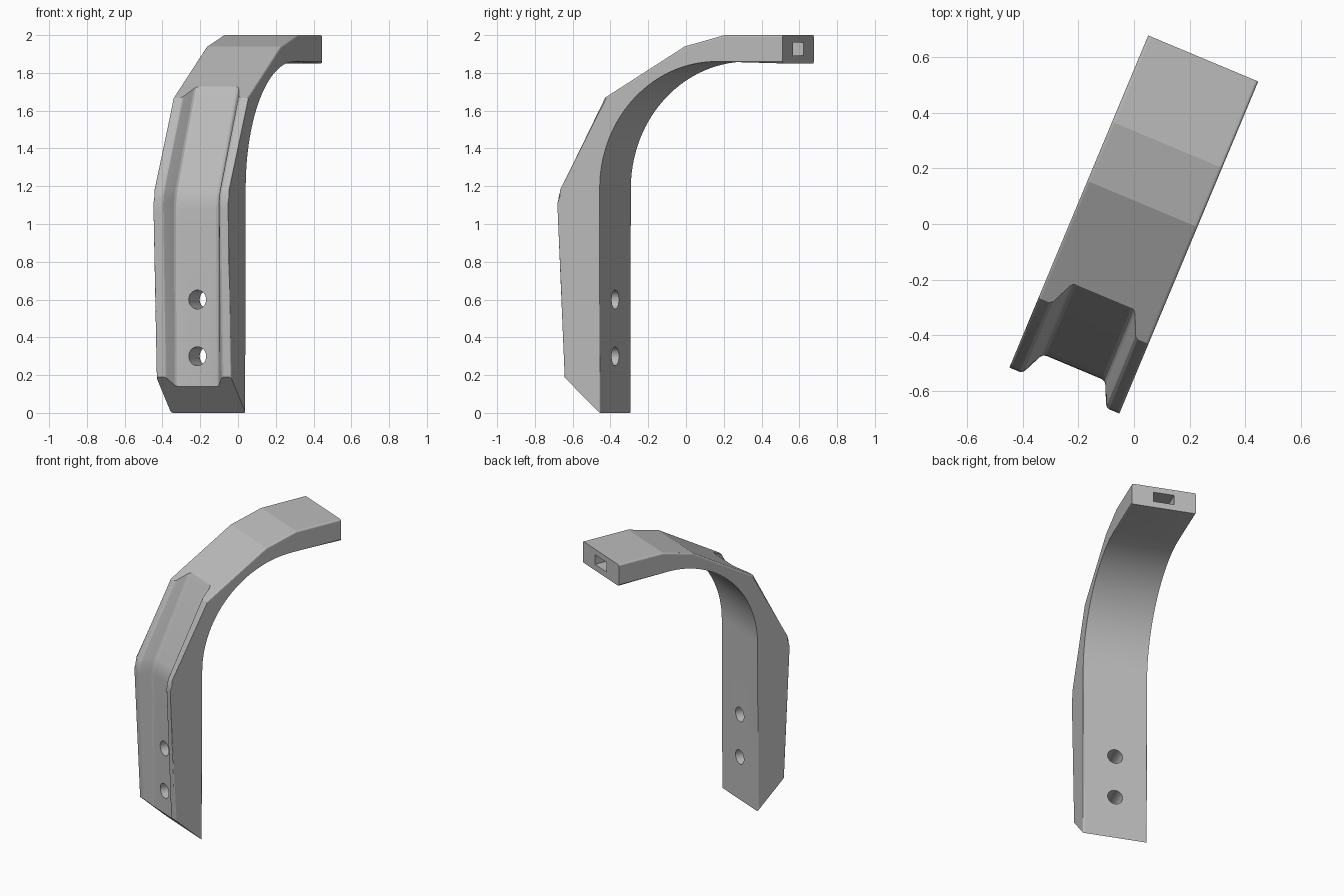
import bpy, bmesh, math
from mathutils import Matrix

old = bpy.data.objects.get("Cube")
if old:
    bpy.data.objects.remove(old, do_unlink=True)

TURN = Matrix.Rotation(math.radians(-22.7), 4, 'Z')
HALF = 0.214

grey = bpy.data.materials.new("plain grey")
grey.use_nodes = True
colour = (0.5, 0.5, 0.5, 1)
grey.diffuse_color = colour
grey.node_tree.nodes["Principled BSDF"].inputs["Base Color"].default_value = colour


def finish(bm, name):
    """Turn a bmesh into a linked object."""
    bmesh.ops.recalc_face_normals(bm, faces=bm.faces)
    mesh = bpy.data.meshes.new(name)
    bm.to_mesh(mesh)
    bm.free()
    ob = bpy.data.objects.new(name, mesh)
    bpy.context.collection.objects.link(ob)
    mesh.materials.append(grey)
    return ob


def loft(bm, rings):
    """Skin a list of closed rings and cap both ends."""
    vs = [[bm.verts.new(p) for p in ring] for ring in rings]
    n = len(vs[0])
    for a, b in zip(vs, vs[1:]):
        for i in range(n):
            j = (i + 1) % n
            bm.faces.new((a[i], a[j], b[j], b[i]))
    bm.faces.new(vs[0])
    bm.faces.new(vs[-1])


# Curved bracket body: side profile (y, z) spanned across the width
outer = [(0.644, 2.0), (0.308, 2.0), (0.078, 1.94), (-0.377, 1.67),
         (-0.633, 1.18), (-0.643, 1.15), (-0.648, 1.11), (-0.647, 1.07), (-0.61, 0.19)]
R, STEPS = 0.67, 28
inner = [(-0.406, 0.0)]
for k in range(STEPS + 1):
    a = math.pi / 2 * k / STEPS
    inner.append((0.264 - R * math.cos(a), 1.19 + R * math.sin(a)))
inner.append((0.644, 1.85))
profile = outer + inner
bm = bmesh.new()
loft(bm, [[(x, y, z) for y, z in profile] for x in (-HALF, HALF)])

# Soften the long side edges, leaving the end face and bottom slant crisp
soft = []
for e in bm.edges:
    a, b = (v.co for v in e.verts)
    on_side = abs(a.x - b.x) < 1e-5
    end_face = min(a.y, b.y) > 0.64
    slant = min(a.z, b.z) < 0.01 and max(a.z, b.z) < 0.2
    if on_side and not end_face and not slant:
        soft.append(e)
bmesh.ops.bevel(bm, geom=soft, offset=0.01, segments=3, profile=0.5, affect='EDGES')
body = finish(bm, "bracket_body")

# Front channel cutter: stations are (z, floor y, depth to the rim)
stations = [(-0.1, -0.556, 0.045), (0.14, -0.556, 0.052), (1.07, -0.558, 0.089),
            (1.11, -0.556, 0.092), (1.15, -0.548, 0.094), (1.18, -0.538, 0.094),
            (1.73, -0.28, 0.066), (2.1, -0.107, 0.05)]
# Half section: (x, share of depth), rounded at floor and rim
half = [(0.108, 0.0), (0.12, 0.05), (0.128, 0.16), (0.155, 0.82),
        (0.161, 0.93), (0.172, 1.0), (0.26, 1.5), (0.26, 5.0)]
section = half + [(-x, f) for x, f in reversed(half)]
bm = bmesh.new()
loft(bm, [[(x, floor - f * d, z) for x, f in section] for z, floor, d in stations])
cutters = [finish(bm, "channel_cutter")]

# Two bolt holes
for z in (0.30, 0.60):
    bm = bmesh.new()
    place = Matrix.Translation((0, -0.48, z)) @ Matrix.Rotation(math.pi / 2, 4, 'X')
    bmesh.ops.create_cone(bm, cap_ends=True, segments=40, radius1=0.05,
                          radius2=0.05, depth=0.5, matrix=place)
    cutters.append(finish(bm, "bolt_hole_cutter"))

# Rectangular socket in the end face
bm = bmesh.new()
place = Matrix.Translation((0, 0.644, 1.927)) @ Matrix.Diagonal((0.138, 0.4, 0.068, 1))
bmesh.ops.create_cube(bm, size=1, matrix=place)
cutters.append(finish(bm, "socket_cutter"))

# Cut everything, then apply and discard the cutters
bpy.ops.object.select_all(action='DESELECT')
body.select_set(True)
bpy.context.view_layer.objects.active = body
for c in cutters:
    c.hide_render = True
    mod = body.modifiers.new("cut", 'BOOLEAN')
    mod.operation = 'DIFFERENCE'
    mod.solver = 'EXACT'
    mod.object = c
    bpy.ops.object.modifier_apply(modifier=mod.name)
for c in cutters:
    bpy.data.objects.remove(c, do_unlink=True)

# Turn the bracket into its diagonal stance
body.data.transform(TURN)
bpy.ops.object.shade_smooth_by_angle(angle=math.radians(13))
